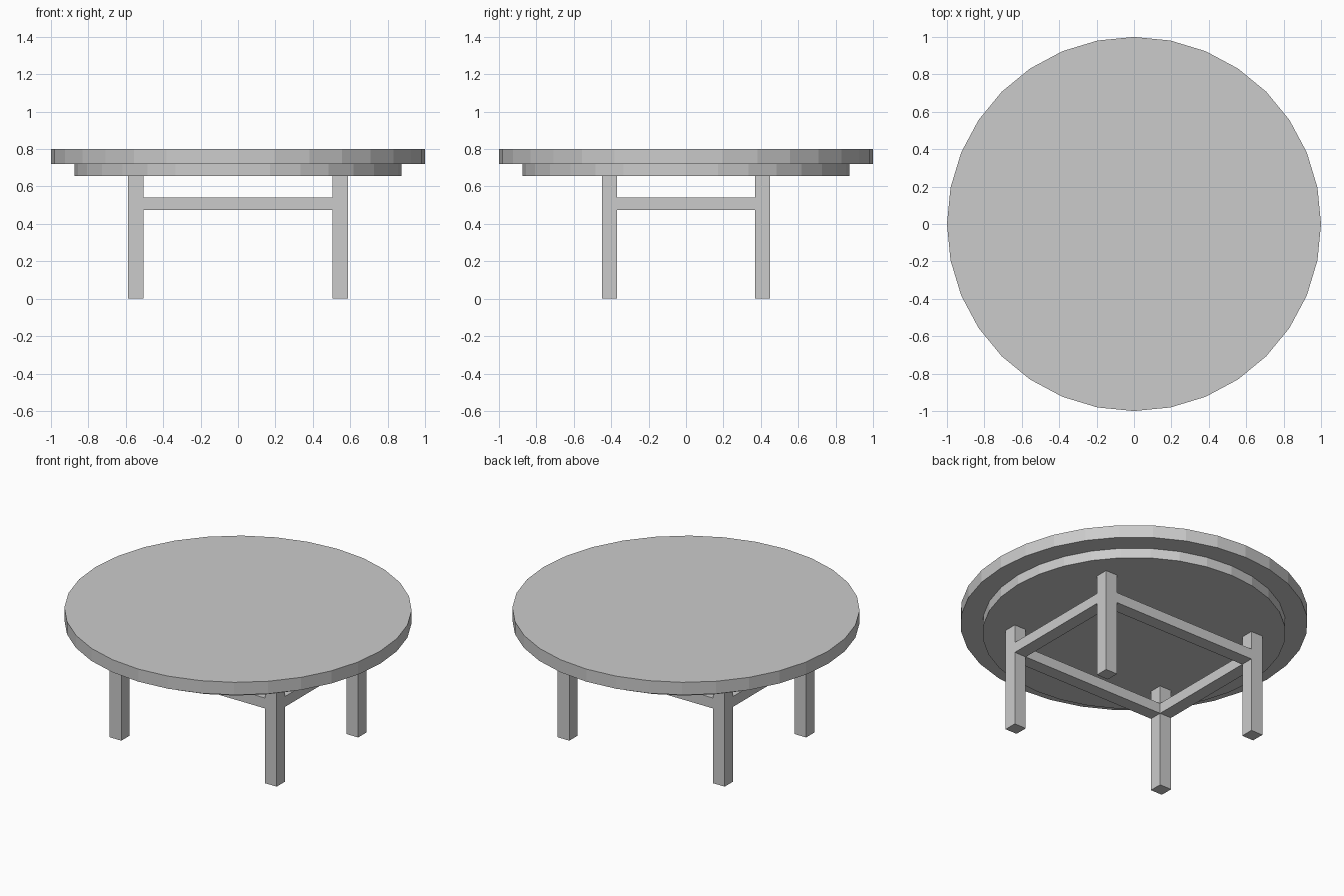
import bpy

if "Cube" in bpy.data.objects:
    bpy.data.objects.remove(bpy.data.objects["Cube"])

LEG = 0.082          # leg and rail thickness
LX, LY = 0.546, 0.409  # leg centres


def disc(name, radius, z0, z1):
    bpy.ops.mesh.primitive_cylinder_add(vertices=32, radius=radius, depth=z1 - z0,
                                        location=(0, 0, (z0 + z1) / 2))
    bpy.context.object.name = name


def box(name, centre, size):
    bpy.ops.mesh.primitive_cube_add(size=1, location=centre)
    ob = bpy.context.object
    ob.name = name
    ob.scale = size
    bpy.ops.object.transform_apply(location=False, rotation=False, scale=True)


# Round top and the smaller apron disc beneath it
disc("table_top", 1.0, 0.72, 0.80)
disc("apron", 0.873, 0.657, 0.72)

# Four square legs
for sx, side in ((-1, "left"), (1, "right")):
    for sy, end in ((-1, "front"), (1, "back")):
        box(f"{end}_{side}_leg", (sx * LX, sy * LY, 0.3285), (LEG, LEG, 0.657))

# Stretcher rails between the legs, flush with the leg faces
RAIL_Z, RAIL_H = 0.508, 0.066
for s, end, side in ((-1, "front", "left"), (1, "back", "right")):
    box(f"{end}_rail", (0, s * LY, RAIL_Z), (2 * LX - LEG, LEG, RAIL_H))
    box(f"{side}_rail", (s * LX, 0, RAIL_Z), (LEG, 2 * LY - LEG, RAIL_H))
